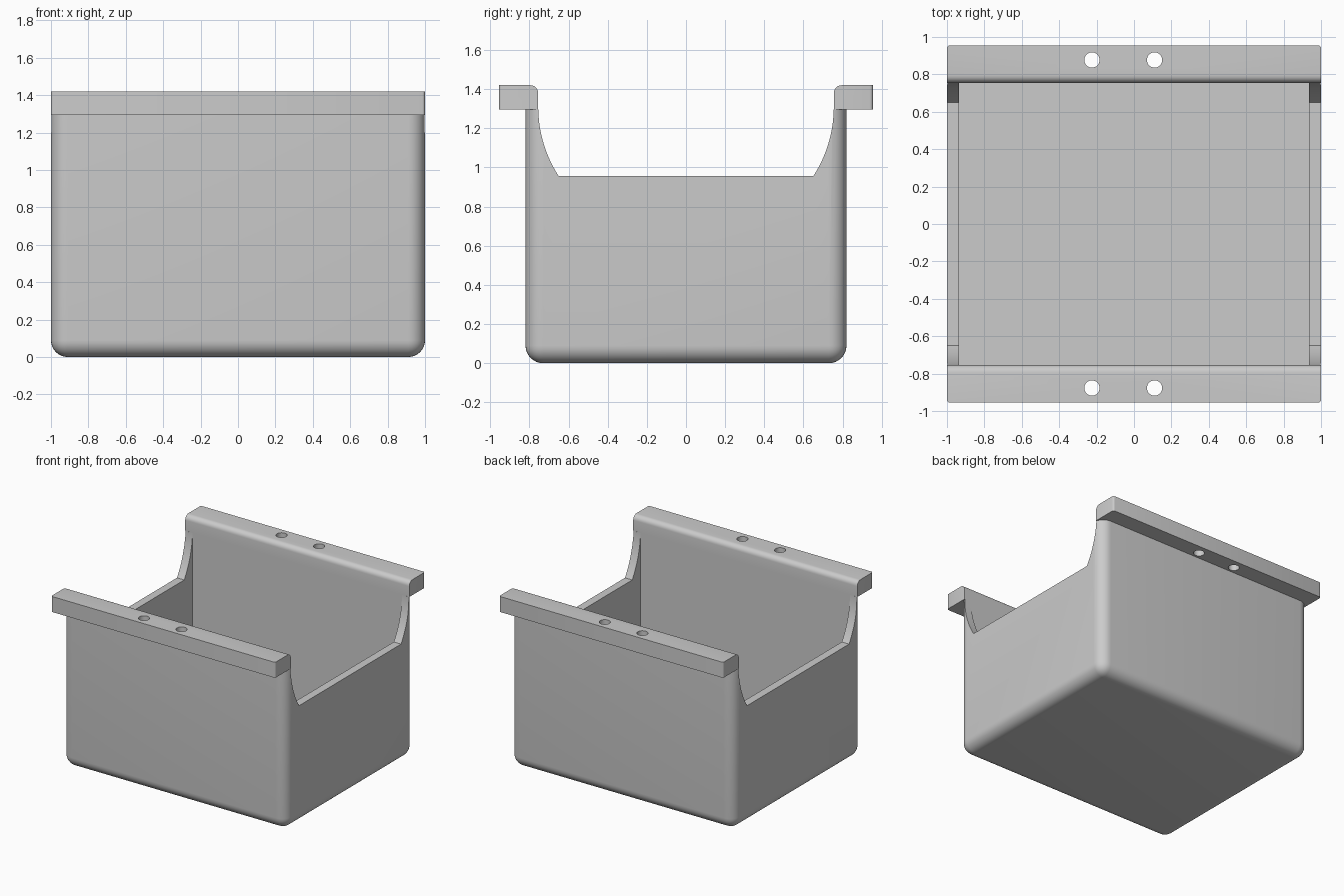
import bpy
import bmesh
import math
from mathutils import Matrix

cube = bpy.data.objects.get("Cube")
if cube:
    bpy.data.objects.remove(cube, do_unlink=True)

# Main dimensions
HALF_X, HALF_Y = 1.0, 0.82
WALL = 0.065
INNER_Y = HALF_Y - WALL
RIM_Z, TOP_Z, SIDE_Z = 1.295, 1.42, 0.955
LIP_Y = 0.955

grey = bpy.data.materials.new("plain_grey")
grey.use_nodes = True
colour = (0.6, 0.6, 0.6, 1)
grey.diffuse_color = colour
grey.node_tree.nodes["Principled BSDF"].inputs["Base Color"].default_value = colour


def make_object(name, bm):
    bmesh.ops.recalc_face_normals(bm, faces=bm.faces)
    mesh = bpy.data.meshes.new(name)
    bm.to_mesh(mesh)
    bm.free()
    mesh.materials.append(grey)
    obj = bpy.data.objects.new(name, mesh)
    bpy.context.collection.objects.link(obj)
    return obj


def box(low, high):
    bm = bmesh.new()
    bmesh.ops.create_cube(bm, size=1)
    for v in bm.verts:
        for i in range(3):
            v.co[i] = low[i] if v.co[i] < 0 else high[i]
    return bm


def round_edges(bm, test, radius, segments):
    edges = [e for e in bm.edges if test(*[v.co for v in e.verts])]
    bmesh.ops.bevel(bm, geom=edges, offset=radius, segments=segments,
                    profile=0.5, affect='EDGES', clamp_overlap=True)


def activate(obj):
    bpy.ops.object.select_all(action='DESELECT')
    obj.select_set(True)
    bpy.context.view_layer.objects.active = obj


def cut(obj, cutter):
    mod = obj.modifiers.new("cut", 'BOOLEAN')
    mod.operation, mod.solver, mod.object = 'DIFFERENCE', 'EXACT', cutter
    activate(obj)
    bpy.ops.object.modifier_apply(modifier=mod.name)
    bpy.data.objects.remove(cutter, do_unlink=True)


def smooth(obj):
    activate(obj)
    bpy.ops.object.shade_smooth_by_angle(angle=math.radians(30))


# Bin body with rounded upright and bottom edges
bm = box((-HALF_X, -HALF_Y, 0), (HALF_X, HALF_Y, RIM_Z))
round_edges(bm, lambda a, b: min(a.z, b.z) < 0.01, 0.09, 8)
body = make_object("bin_body", bm)

# Hollow inside
cut(body, make_object("cavity_cutter", box((WALL - HALF_X, -INNER_Y, WALL),
                                           (HALF_X - WALL, INNER_Y, 2))))

# Lowered side walls, curving up to the front and back walls
rise, run = 1.31 - SIDE_Z, INNER_Y - 0.65
radius = (rise ** 2 + run ** 2) / (2 * run)
sweep = math.asin(rise / radius)
curve = []
for i in range(17):
    a = -sweep * (1 - i / 16)
    curve.append((INNER_Y - radius + radius * math.cos(a), 1.31 + radius * math.sin(a)))
curve.append((INNER_Y, 2))
outline = curve + [(-y, z) for y, z in reversed(curve)]
bm = bmesh.new()
face = bm.faces.new([bm.verts.new((-1.2, y, z)) for y, z in outline])
sides = bmesh.ops.extrude_face_region(bm, geom=[face])["geom"]
bmesh.ops.translate(bm, vec=(2.4, 0, 0),
                    verts=[g for g in sides if isinstance(g, bmesh.types.BMVert)])
cut(body, make_object("side_cutter", bm))
smooth(body)

# Mounting lips along the front and back, each with two screw holes
for name, s in (("front_lip", -1), ("back_lip", 1)):
    ys = sorted((s * INNER_Y, s * LIP_Y))
    bm = box((-HALF_X, ys[0], RIM_Z), (HALF_X, ys[1], TOP_Z))
    round_edges(bm, lambda a, b: min(a.z, b.z) > TOP_Z - 0.01
                and max(abs(a.y), abs(b.y)) < INNER_Y + 0.01, 0.04, 6)
    round_edges(bm, lambda a, b: abs(a.x - b.x) < 0.01 and abs(a.y - b.y) < 0.01
                and min(abs(a.y), abs(b.y)) > LIP_Y - 0.01, 0.015, 3)
    lip = make_object(name, bm)
    for x in (-0.225, 0.11):
        bm = bmesh.new()
        bmesh.ops.create_cone(bm, cap_ends=True, segments=32, radius1=0.041,
                              radius2=0.041, depth=0.5,
                              matrix=Matrix.Translation((x, s * 0.877, 1.36)))
        cut(lip, make_object("hole_cutter", bm))
    smooth(lip)
